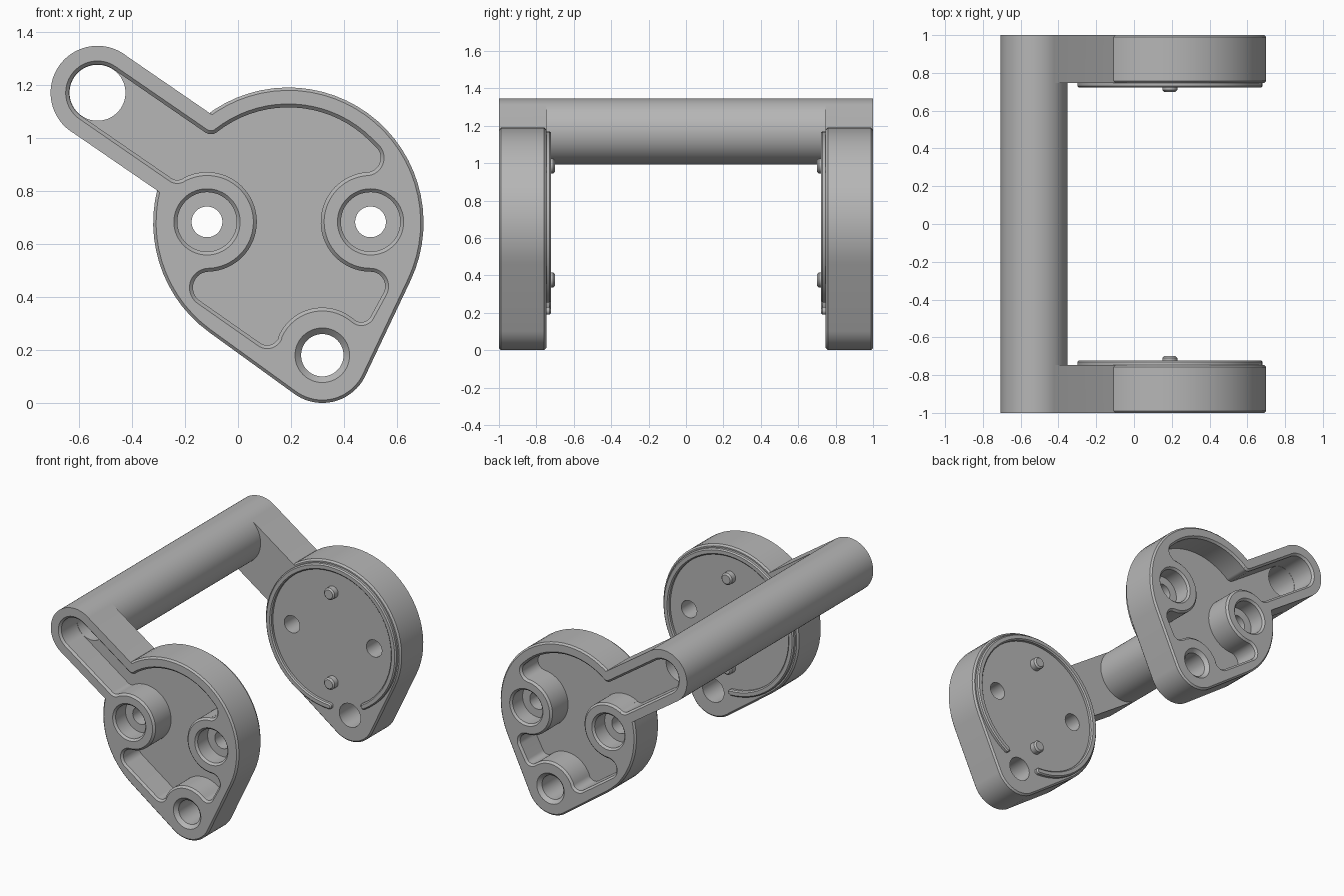
import bpy, bmesh, math
from math import pi, cos, sin

if "Cube" in bpy.data.objects:
    bpy.data.objects.remove(bpy.data.objects["Cube"])

grey = bpy.data.materials.new("satin_grey")
grey.diffuse_color = (0.47, 0.47, 0.47, 1)
grey.use_nodes = True
grey.node_tree.nodes["Principled BSDF"].inputs["Base Color"].default_value = grey.diffuse_color


def belt(circles, off=0.0):
    """Closed outline of tangent arcs; (x, z, r), r > 0 turns left, r < 0 turns right."""
    n = len(circles)
    heads = []
    for i in range(n):
        x1, z1, s1 = circles[i]
        x2, z2, s2 = circles[(i + 1) % n]
        d = math.hypot(x2 - x1, z2 - z1)
        k = max(-1, min(1, (s2 - s1) / d))
        heads.append(math.atan2(z2 - z1, x2 - x1) - math.asin(k))
    pts = []
    for i, (x, z, s) in enumerate(circles):
        h0, h1 = heads[i - 1], heads[i]
        turn = (h1 - h0) % (2 * pi) if s > 0 else -((h0 - h1) % (2 * pi))
        steps = 4 + int(abs(turn) * 10)
        for j in range(steps + 1):
            h = h0 + turn * j / steps
            pts.append((x + sin(h) * (s + off), z - cos(h) * (s + off)))
    return pts


def circle(x, z, r, n=64):
    return [(x + r * cos(2 * pi * i / n), z + r * sin(2 * pi * i / n)) for i in range(n)]


def loft(name, layers):
    """Solid through outlines in xz, each placed at its own y."""
    bm = bmesh.new()
    rings = [[bm.verts.new((x, y, z)) for x, z in pts] for pts, y in layers]
    for a, b in zip(rings, rings[1:]):
        for i in range(len(a)):
            j = (i + 1) % len(a)
            bm.faces.new((a[i], a[j], b[j], b[i]))
    bm.faces.new(rings[0])
    bm.faces.new(rings[-1])
    bmesh.ops.remove_doubles(bm, verts=bm.verts[:], dist=1e-5)
    bmesh.ops.recalc_face_normals(bm, faces=bm.faces[:])
    me = bpy.data.meshes.new(name)
    bm.to_mesh(me)
    bm.free()
    ob = bpy.data.objects.new(name, me)
    bpy.context.collection.objects.link(ob)
    me.materials.append(grey)
    return ob


def activate(ob):
    bpy.ops.object.select_all(action='DESELECT')
    ob.select_set(True)
    bpy.context.view_layer.objects.active = ob


def combine(ob, tool, op):
    activate(ob)
    m = ob.modifiers.new("bool", 'BOOLEAN')
    m.operation, m.solver, m.object = op, 'EXACT', tool
    bpy.ops.object.modifier_apply(modifier=m.name)
    bpy.data.objects.remove(tool)


def finish(ob):
    """Smooth shading and the mirrored rear copy."""
    activate(ob)
    bpy.ops.object.shade_smooth_by_angle(angle=math.radians(30))
    m = ob.modifiers.new("mirror", 'MIRROR')
    m.use_axis = (False, True, False)
    m.merge_threshold = 0.0005
    bpy.ops.object.modifier_apply(modifier=m.name)


# Key positions in xz
DX, DZ = 0.19, 0.68            # disc centre
LX, LZ = 0.318, 0.18           # bottom lug
AX, AZ = -0.53, 1.17           # tube
BOLTS = [(-0.117, 0.683), (0.50, 0.683)]
OUT, IN = -1.0, -0.747         # outer and inner plate faces

# Side plate with chamfered edges
hull = [(DX, DZ, 0.51), (LX, LZ, 0.18)]
body = loft("handle_body", [(belt(hull, -0.011), OUT), (belt(hull), OUT + 0.011),
                            (belt(hull), IN - 0.011), (belt(hull, -0.011), IN)])

# Straight arm from the tube to the disc
ang = math.radians(-34.5)
ux, uz = cos(ang), sin(ang)
w = 0.1765
arm_pts = [(AX + ux * t - uz * s, AZ + uz * t + ux * s)
           for t, s in ((0, -w), (0.62, -w), (0.62, w), (0, w))]
combine(body, loft("arm", [(arm_pts, OUT), (arm_pts, IN)]), 'UNION')

# Half of the cross tube
tube = circle(AX, AZ, 0.177, 96)
combine(body, loft("tube", [(tube, OUT), (tube, 0)]), 'UNION')

# Pocket in the outer face, running round the bosses and up the arm
pocket = [(DX, DZ, 0.435), (-0.102, 1.054, -0.04), (AX, AZ, 0.107),
          (-0.229, 0.881, 0.04), (*BOLTS[0], -0.188), (-0.11, 0.435, 0.06),
          (0.11, 0.265, 0.047), (LX, LZ, -0.18), (0.465, 0.345, 0.04),
          (0.50, 0.44, 0.055), (*BOLTS[1], -0.188), (0.483, 0.925, 0.055)]
combine(body, loft("pocket", [(belt(pocket, 0.033), OUT - 0.02),
                              (belt(pocket), OUT + 0.013),
                              (belt(pocket), -0.82)]), 'DIFFERENCE')


def bore(x, z, profile):
    combine(body, loft("bore", [(circle(x, z, r), y) for r, y in profile]), 'DIFFERENCE')


# Tube bore, lug hole and counterbored bolt holes
bore(AX, AZ, [(0.1055, -1.1), (0.1055, 0.1)])
bore(LX, LZ, [(0.123, -1.02), (0.08, -0.977), (0.08, -0.7)])
for bx, bz in BOLTS:
    bore(bx, bz, [(0.145, -1.02), (0.112, -0.987), (0.112, -0.88),
                  (0.058, -0.88), (0.058, -0.7)])

# Open the tube at the middle so the two halves join
bm = bmesh.new()
bm.from_mesh(body.data)
mid = [f for f in bm.faces if all(abs(v.co.y) < 1e-4 for v in f.verts)]
bmesh.ops.delete(bm, geom=mid, context='FACES')
bm.to_mesh(body.data)
bm.free()
finish(body)

# Open ring on the inner face, with rounded ends beside the lug hole
lug = math.atan2(LZ - DZ, LX - DX)
gap = math.radians(16.5)
ends = [(DX + 0.47 * cos(a), DZ + 0.47 * sin(a), 0.02) for a in (lug - gap, lug + gap)]
ring = [(DX, DZ, 0.49), ends[0], (DX, DZ, -0.45), ends[1]]
finish(loft("inner_ring", [(belt(ring), -0.76), (belt(ring), -0.73),
                           (belt(ring, -0.008), -0.722)]))

# Locating pins
for name, dz in (("upper_pin", 0.305), ("lower_pin", -0.305)):
    finish(loft(name, [(circle(DX, DZ + dz, r, 32), y)
                       for r, y in ((0.04, -0.76), (0.04, -0.71), (0.03, -0.70))]))
